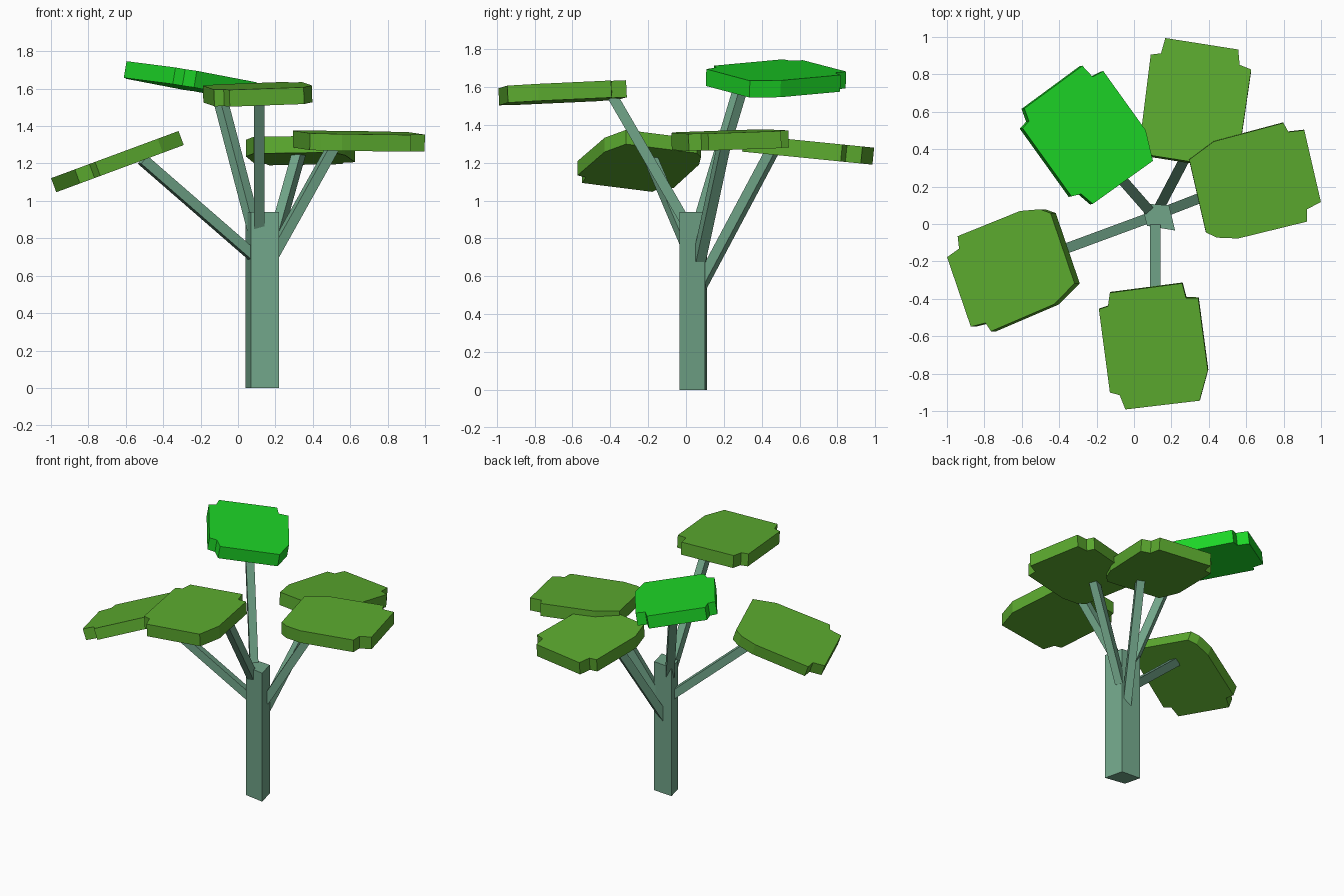
import bpy
import bmesh
from math import radians
from mathutils import Matrix, Vector

default_cube = bpy.data.objects.get("Cube")
if default_cube:
    bpy.data.objects.remove(default_cube, do_unlink=True)


def make_material(name, rgb):
    material = bpy.data.materials.new(name)
    colour = (*rgb, 1.0)
    material.use_nodes = True
    material.diffuse_color = colour
    shader = next(n for n in material.node_tree.nodes if n.type == "BSDF_PRINCIPLED")
    shader.inputs["Base Color"].default_value = colour
    return material


bark = make_material("sage bark", (0.165, 0.375, 0.25))
olive = make_material("olive leaf green", (0.105, 0.4, 0.028))
bright = make_material("bright leaf green", (0.012, 0.67, 0.02))


def make_prism(name, outline, bottom, top, material, matrix=None):
    """Extrude a flat outline between two local heights."""
    bm = bmesh.new()
    base = bm.faces.new([bm.verts.new((x, y, bottom)) for x, y in outline])
    raised = bmesh.ops.extrude_face_region(bm, geom=[base])["geom"]
    verts = [v for v in raised if isinstance(v, bmesh.types.BMVert)]
    bmesh.ops.translate(bm, verts=verts, vec=(0, 0, top - bottom))
    bmesh.ops.recalc_face_normals(bm, faces=bm.faces[:])
    mesh = bpy.data.meshes.new(name)
    bm.to_mesh(mesh)
    bm.free()
    mesh.materials.append(material)
    obj = bpy.data.objects.new(name, mesh)
    if matrix:
        obj.matrix_world = matrix
    bpy.context.collection.objects.link(obj)
    return obj


def make_branch(name, start, end, width=0.055):
    """Square beam running from the trunk to the underside of a leaf pad."""
    start, end = Vector(start), Vector(end)
    direction = end - start
    h = width / 2
    square = [(-h, -h), (h, -h), (h, h), (-h, h)]
    turn = direction.to_track_quat("Z", "Y").to_matrix().to_4x4()
    make_prism(name, square, 0, direction.length, bark,
               Matrix.Translation(start) @ turn)


def make_pad(name, outline, centre, angle, slope, material, thickness=0.09):
    """Leaf slab whose top passes through centre and follows the given slope."""
    normal = Vector((-slope[0], -slope[1], 1)).normalized()
    tilt = Vector((0, 0, 1)).rotation_difference(normal).to_matrix().to_4x4()
    matrix = (Matrix.Translation(centre) @ tilt
              @ Matrix.Rotation(radians(angle), 4, "Z"))
    make_prism(name, outline, -thickness, 0, material, matrix)


# Trunk
make_prism("trunk", [(0.07, -0.01), (0.22, -0.035), (0.187, 0.1), (0.04, 0.11)],
           0, 0.94, bark)

# Branches
make_branch("front_branch", (0.113, 0.03, 0.83), (0.113, -0.405, 1.58))
make_branch("right_branch", (0.1, 0.04, 0.69), (-0.51, -0.185, 1.22))
make_branch("back_right_branch", (0.1, 0.05, 0.8), (-0.11, 0.29, 1.6))
make_branch("left_branch", (0.175, 0.07, 0.69), (0.51, 0.2, 1.29))
make_branch("back_branch", (0.12, 0.06, 0.52), (0.33, 0.46, 1.27))

# Leaf outlines: one with notches on three corners, one with two cut corners
notched = [(-0.19, 0.31), (-0.21, 0.24), (-0.26, 0.23), (-0.26, -0.22),
           (-0.21, -0.24), (-0.19, -0.32), (0.21, -0.325), (0.275, -0.17),
           (0.275, 0.22), (0.21, 0.23), (0.2, 0.31)]
rounded = [(-0.19, -0.31), (0.21, -0.31), (0.25, -0.26), (0.28, -0.15),
           (0.275, 0.23), (0.21, 0.245), (0.19, 0.325), (-0.205, 0.325),
           (-0.215, 0.24), (-0.268, 0.225), (-0.255, -0.16)]

# Leaf pads
make_pad("front_leaf_pad", notched, (0.1, -0.65, 1.615), 7.5, (0.03, 0.05), olive)
make_pad("back_right_leaf_pad", notched, (-0.255, 0.478, 1.69), 36,
         (-0.17, -0.03), bright)
make_pad("left_leaf_pad", rounded, (0.64, 0.229, 1.365), -77, (-0.02, 0.03), olive)
make_pad("back_leaf_pad", rounded, (0.319, 0.643, 1.315), -9, (0, -0.1), olive)
make_pad("right_leaf_pad", rounded, (-0.652, -0.245, 1.25), 110, (0.37, 0), olive,
         thickness=0.08)
